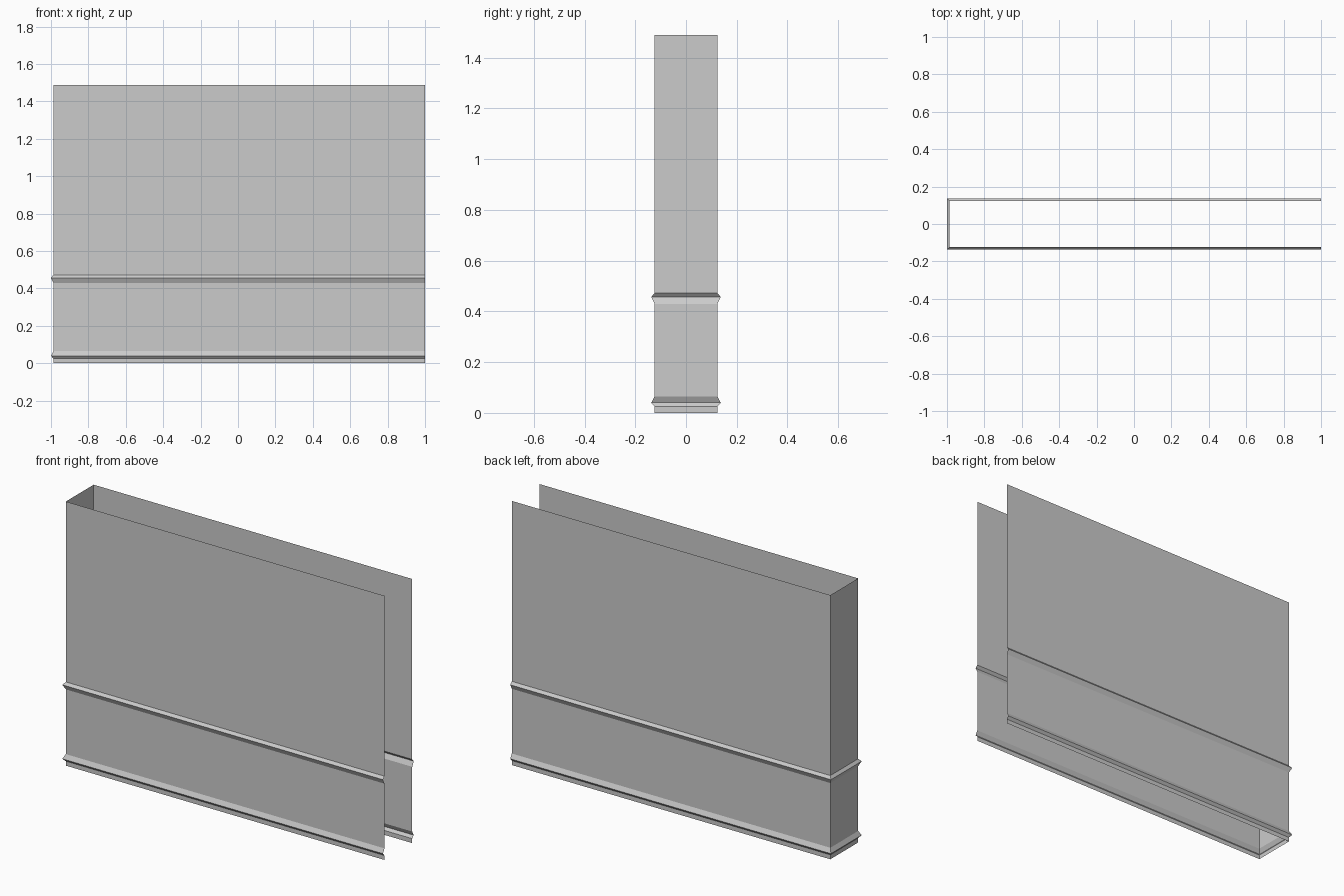
import bpy, bmesh

if "Cube" in bpy.data.objects:
    bpy.data.objects.remove(bpy.data.objects["Cube"])

HALF_W = 0.124      # half the gap between the two long walls
LEFT = -0.987       # closed end
RIGHT = 1.0         # open end

# Wall profile: (outward offset, height), with two pointed trim ridges
PROFILE = [(0, 0), (0, 0.025), (0.013, 0.04), (0, 0.065),
           (0, 0.43), (0.013, 0.457), (0, 0.472), (0, 1.489)]


def u_path(offset, z):
    """U-shaped plan at one height, mitred at the closed end."""
    y, x = HALF_W + offset, LEFT - offset
    return [(RIGHT, y, z), (x, y, z), (x, -y, z), (RIGHT, -y, z)]


# Sheet wall: sweep the profile around the U-shaped plan
bm = bmesh.new()
rows = [[bm.verts.new(p) for p in u_path(o, z)] for o, z in PROFILE]
for low, high in zip(rows, rows[1:]):
    for i in range(3):
        bm.faces.new((low[i], low[i + 1], high[i + 1], high[i]))

mesh = bpy.data.meshes.new("trimmed_wall")
bm.to_mesh(mesh)
bm.free()
wall = bpy.data.objects.new("trimmed_wall", mesh)
bpy.context.collection.objects.link(wall)
